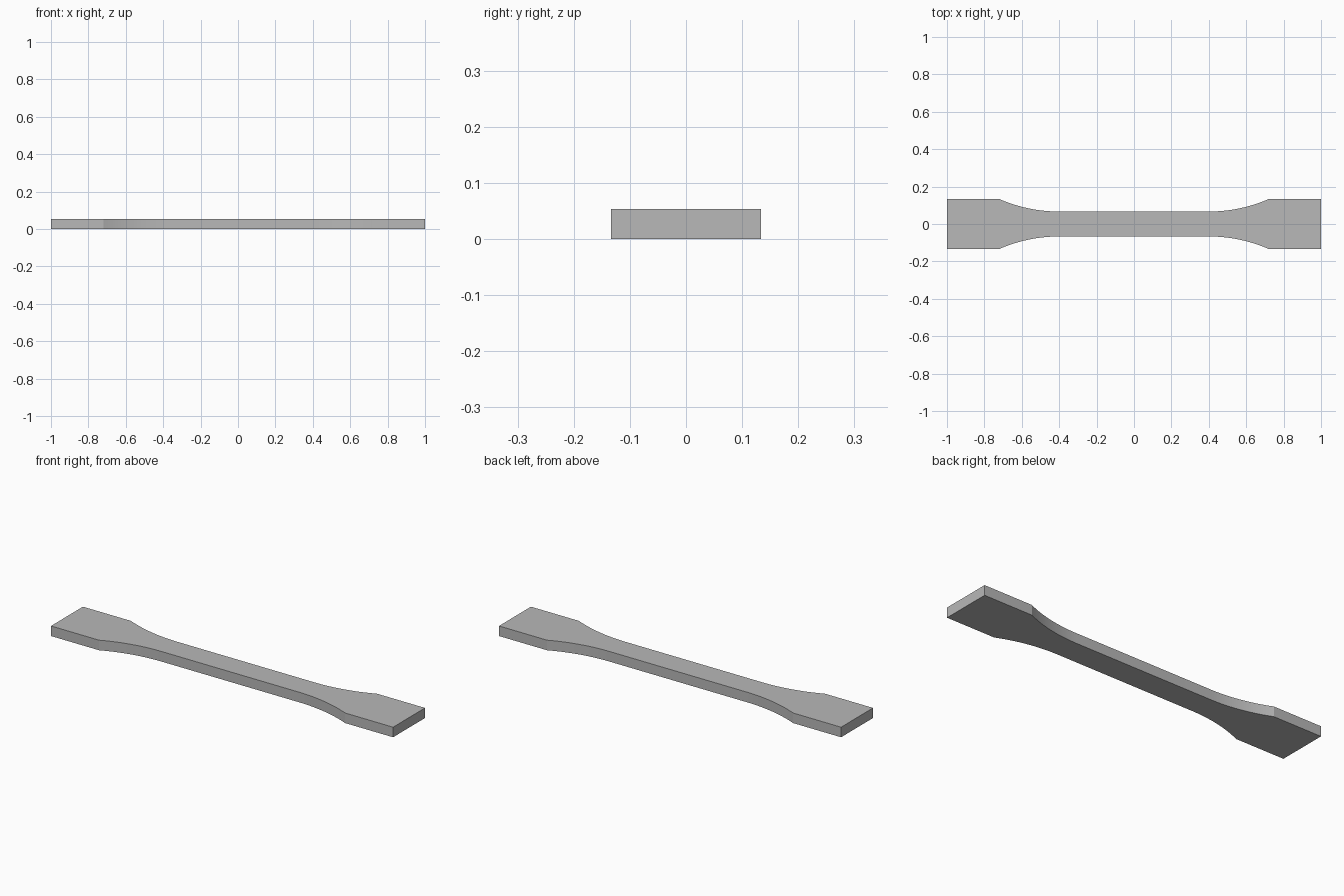
import bpy
import bmesh
from math import asin, sin, cos

cube = bpy.data.objects.get("Cube")
if cube:
    bpy.data.objects.remove(cube, do_unlink=True)

HALF_LENGTH = 1.0
GRIP = 2 / 15          # half width of the wide ends
GAUGE = GRIP / 2       # half width of the narrow middle
THICKNESS = 0.0533
STRAIGHT = 0.4         # half length of the narrow middle
RADIUS = 0.8           # fillet from middle to ends
STEPS = 20

# Plain grey material
grey = bpy.data.materials.new("plain_grey")
grey.use_nodes = True
colour = (0.48, 0.48, 0.48, 1)
grey.diffuse_color = colour
grey.node_tree.nodes["Principled BSDF"].inputs["Base Color"].default_value = colour

# One quarter of the outline: tangent arc, then the square end
sweep = asin((RADIUS**2 - (RADIUS - GRIP + GAUGE)**2)**0.5 / RADIUS)
quarter = []
for i in range(STEPS + 1):
    a = sweep * i / STEPS
    quarter.append((STRAIGHT + RADIUS * sin(a), GAUGE + RADIUS * (1 - cos(a))))
quarter.append((HALF_LENGTH, GRIP))

# Mirror it into the full closed outline
back = [(-x, y) for x, y in reversed(quarter)] + quarter
outline = back + [(x, -y) for x, y in reversed(back)]

# Extrude the outline into the flat bar
bm = bmesh.new()
base = bm.faces.new([bm.verts.new((x, y, 0)) for x, y in outline])
top = bmesh.ops.extrude_face_region(bm, geom=[base], use_keep_orig=True)
bmesh.ops.translate(bm, vec=(0, 0, THICKNESS),
                    verts=[g for g in top["geom"] if isinstance(g, bmesh.types.BMVert)])
bmesh.ops.recalc_face_normals(bm, faces=bm.faces)
mesh = bpy.data.meshes.new("test_bar")
bm.to_mesh(mesh)
bm.free()
mesh.materials.append(grey)

bar = bpy.data.objects.new("test_bar", mesh)
bpy.context.collection.objects.link(bar)

# Smooth fillets with sharp edges
bpy.ops.object.select_all(action='DESELECT')
bar.select_set(True)
bpy.context.view_layer.objects.active = bar
bpy.ops.object.shade_smooth_by_angle(angle=0.3)
